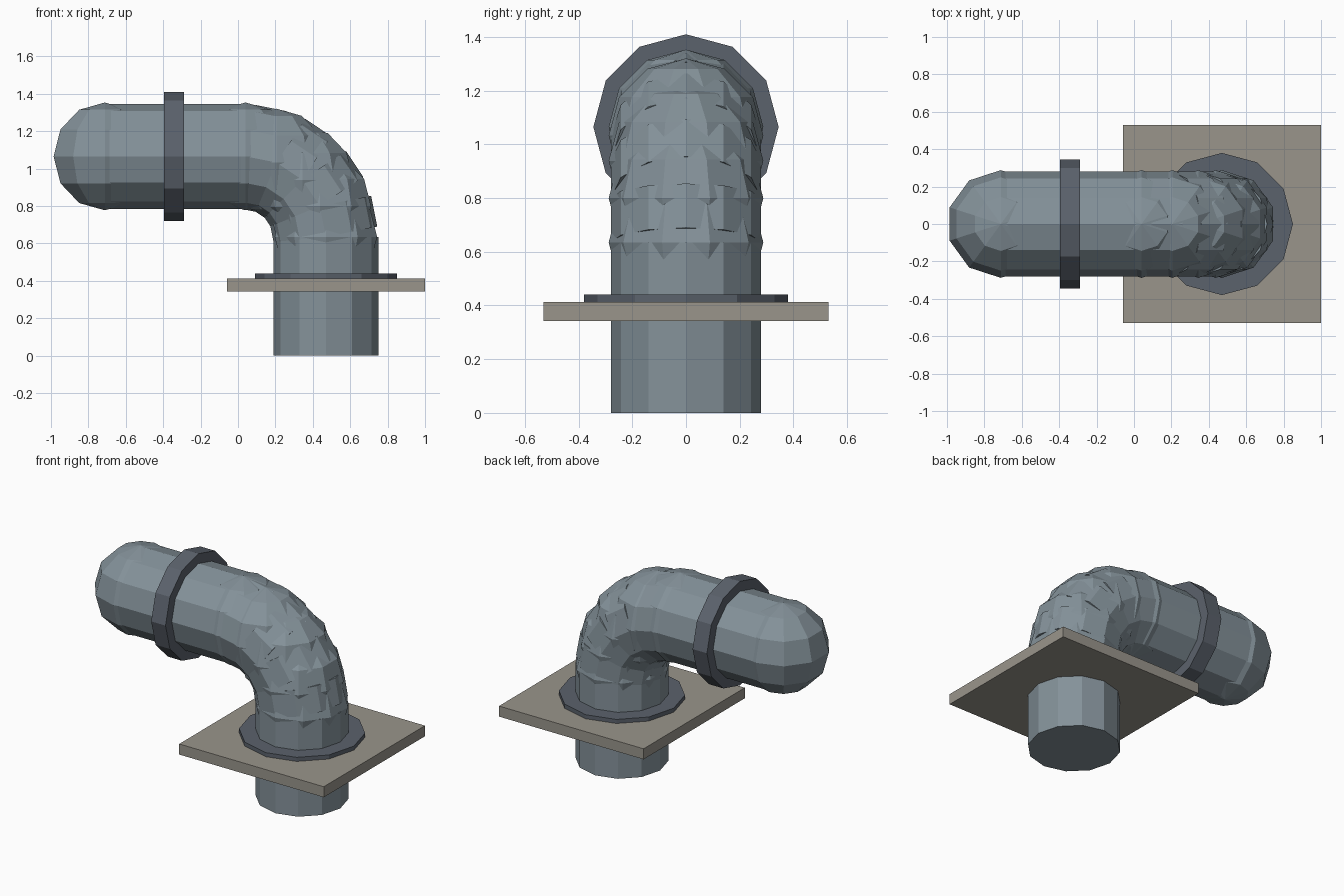
import bpy, math
from mathutils import Vector

cube = bpy.data.objects.get("Cube")
if cube:
    bpy.data.objects.remove(cube, do_unlink=True)


def material(name, rgb):
    m = bpy.data.materials.new(name)
    m.use_nodes = True
    m.diffuse_color = (*rgb, 1)
    m.node_tree.nodes["Principled BSDF"].inputs["Base Color"].default_value = (*rgb, 1)
    return m


STEEL = material("blue grey steel", (0.23, 0.285, 0.32))
DARK = material("dark steel", (0.105, 0.122, 0.15))
STONE = material("warm grey plate", (0.32, 0.30, 0.26))


def finish(name, mat):
    ob = bpy.context.object
    ob.name = name
    ob.data.materials.append(mat)
    return ob


def tube(name, a, b, radius, mat):
    """Twelve-sided cylinder between two points in the XZ plane."""
    a, b = Vector(a), Vector(b)
    d = b - a
    bpy.ops.mesh.primitive_cylinder_add(
        vertices=12, radius=radius, depth=d.length, location=(a + b) / 2,
        rotation=(0, math.atan2(d.x, d.z), 0))
    return finish(name, mat)


def joint(name, p):
    bpy.ops.mesh.primitive_uv_sphere_add(
        segments=10, ring_count=6, radius=JOINT_R, location=p)
    return finish(name, STEEL)


PIPE_R, JOINT_R, BEND_R = 0.28, 0.288, 0.43
AXIS_X, BEND_Z = 0.47, 0.635
AXIS_Z = BEND_Z + BEND_R

# Pipe path: riser, quarter bend in four steps, horizontal run
path = [(AXIS_X, 0, 0)]
for i in range(5):
    t = math.radians(22.5 * i)
    path.append((AXIS_X - BEND_R + BEND_R * math.cos(t), 0,
                 BEND_Z + BEND_R * math.sin(t)))
path.append((-1 + JOINT_R, 0, AXIS_Z))

names = ["riser_pipe"] + ["bend_pipe_%d" % i for i in range(1, 5)] + ["horizontal_pipe"]
for name, a, b in zip(names, path, path[1:]):
    tube(name, a, b, PIPE_R, STEEL)

# Faceted ball at every joint, the last one rounding off the end
for i, p in enumerate(path[1:], 1):
    joint("rounded_end" if i == len(path) - 1 else "joint_ball_%d" % i, p)

# Collar on the run, flange and square plate on the riser
tube("collar", (-0.29, 0, AXIS_Z), (-0.395, 0, AXIS_Z), 0.345, DARK)
tube("flange", (AXIS_X, 0, 0.40), (AXIS_X, 0, 0.44), 0.38, DARK)
bpy.ops.mesh.primitive_cube_add(size=1, location=(AXIS_X, 0, 0.378))
plate = finish("mounting_plate", STONE)
plate.scale = (1.06, 1.06, 0.07)
